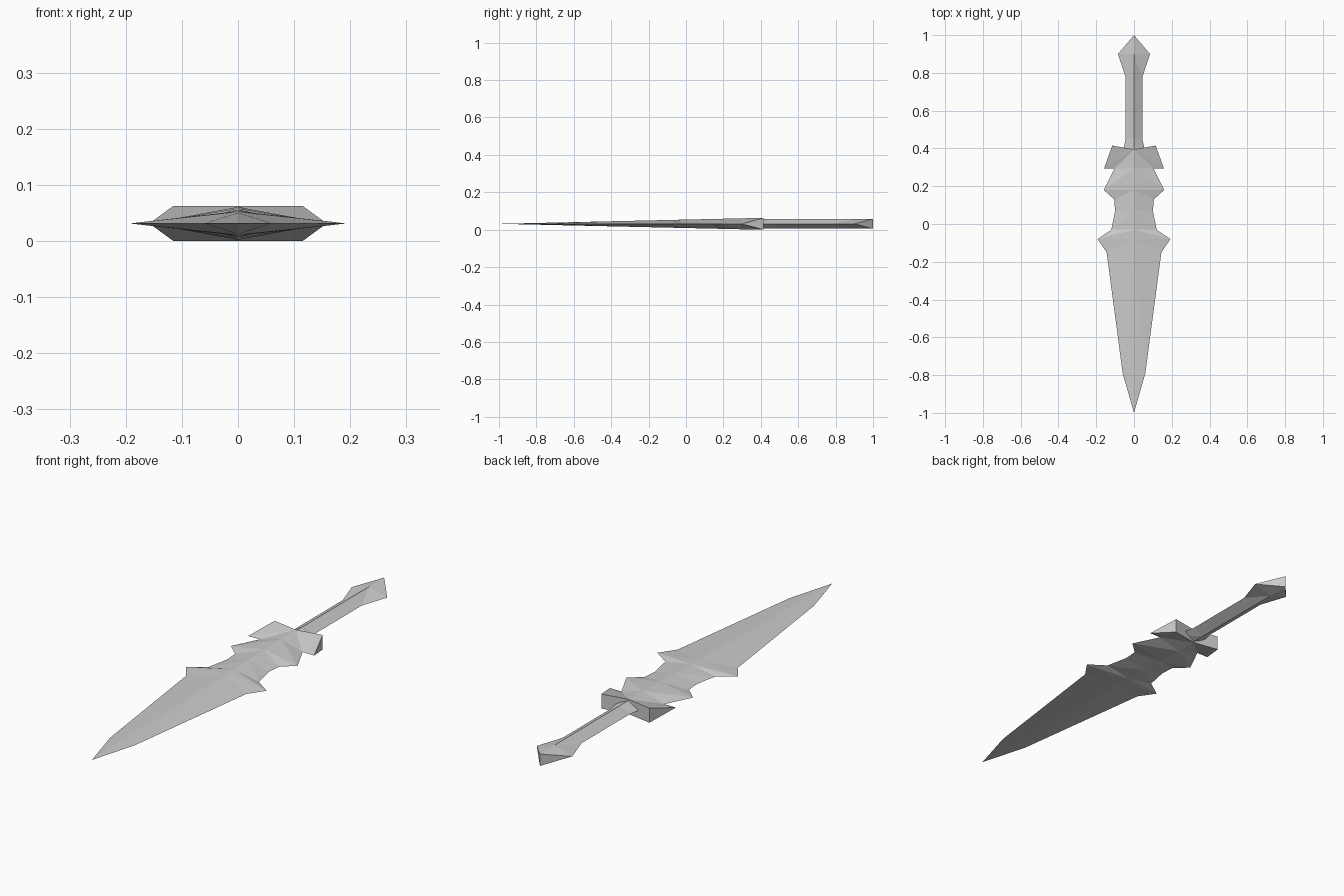
import bpy
import bmesh

cube = bpy.data.objects.get("Cube")
if cube:
    bpy.data.objects.remove(cube, do_unlink=True)

MID = 0.0315   # height of the central plane
HALF = 0.0315  # half thickness at the guard

steel = bpy.data.materials.new("grey steel")
STEEL = (0.6, 0.6, 0.6, 1.0)
steel.diffuse_color = STEEL
steel.use_nodes = True
steel.node_tree.nodes["Principled BSDF"].inputs["Base Color"].default_value = STEEL


def finish(name, bm):
    bmesh.ops.remove_doubles(bm, verts=bm.verts, dist=1e-5)
    bmesh.ops.recalc_face_normals(bm, faces=bm.faces)
    mesh = bpy.data.meshes.new(name)
    bm.to_mesh(mesh)
    bm.free()
    mesh.materials.append(steel)
    obj = bpy.data.objects.new(name, mesh)
    bpy.context.collection.objects.link(obj)
    return obj


def add_face(bm, points):
    """Add a face, dropping repeated corners and skipping slivers."""
    unique = list(dict.fromkeys(points))
    if len(unique) > 2:
        bm.faces.new([bm.verts.new(p) for p in unique])


def diamond_loft(name, stations):
    """Diamond sections along y: (y, half width, half thickness)."""
    bm = bmesh.new()
    for (y0, w0, h0), (y1, w1, h1) in zip(stations, stations[1:]):
        for sx in (1, -1):
            for sz in (1, -1):
                e0, e1 = (sx * w0, y0, MID), (sx * w1, y1, MID)
                r0, r1 = (0, y0, MID + sz * h0), (0, y1, MID + sz * h1)
                add_face(bm, [r0, r1, e0])
                add_face(bm, [e0, r1, e1])
    return finish(name, bm)


# Blade: jagged outline, with a ridge that thickens steadily towards the guard
outline = [(-1.0, 0.0), (-0.79, 0.06), (-0.15, 0.145), (-0.08, 0.193),
           (-0.03, 0.12), (0.07, 0.10), (0.13, 0.105), (0.18, 0.16),
           (0.295, 0.103), (0.395, 0.0)]
diamond_loft("blade", [(y, w, HALF * (y + 1.0) / 1.395) for y, w in outline])

# Handle with flared root and pointed pommel
GRIP = 0.026
diamond_loft("handle", [(0.36, 0.062, GRIP), (0.45, 0.045, GRIP),
                        (0.78, 0.045, GRIP), (0.90, 0.085, GRIP),
                        (1.0, 0.0, GRIP)])

# Guard: a wedge on each side, thin at the front and tall at the back
bm = bmesh.new()
for sx in (1, -1):
    inner = (sx * 0.103, 0.295, MID)
    outer = (sx * 0.158, 0.295, MID)
    back, centre = {}, {}
    for sz in (1, -1):
        back[sz] = (sx * 0.115, 0.415, MID + sz * HALF)
        centre[sz] = (0, 0.395, MID + sz * HALF)
        add_face(bm, [centre[sz], back[sz], outer])
        add_face(bm, [centre[sz], outer, inner])
    add_face(bm, [centre[1], back[1], back[-1], centre[-1]])
    add_face(bm, [back[1], outer, back[-1]])
finish("guard", bm)
